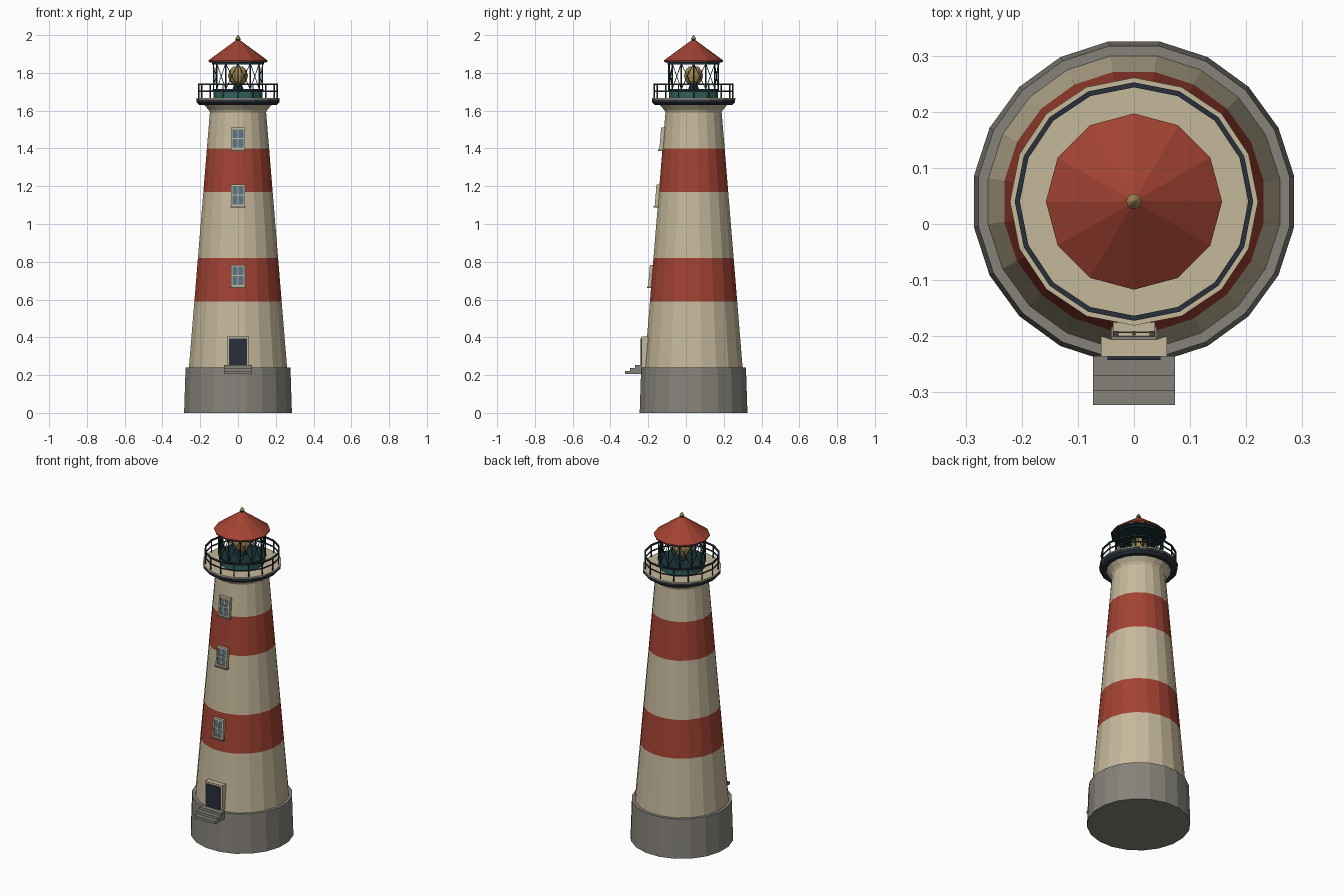
import bpy, bmesh, math
from mathutils import Vector

cube = bpy.data.objects.get("Cube")
if cube:
    bpy.data.objects.remove(cube, do_unlink=True)

AXIS_Y = 0.04  # tower axis


def material(name, rgb):
    m = bpy.data.materials.new(name)
    m.use_nodes = True
    m.diffuse_color = (*rgb, 1)
    m.node_tree.nodes["Principled BSDF"].inputs["Base Color"].default_value = (*rgb, 1)
    return m


CREAM = material("cream paint", (0.56, 0.48, 0.33))
RED = material("red paint", (0.36, 0.055, 0.032))
STONE = material("grey stone", (0.24, 0.225, 0.195))
NAVY = material("dark navy iron", (0.022, 0.03, 0.042))
TEAL = material("teal panel", (0.03, 0.12, 0.11))
FRAME = material("dark green iron", (0.012, 0.035, 0.04))
GLASS = material("window glass", (0.10, 0.17, 0.23))
GOLD = material("gold lamp", (0.36, 0.24, 0.085))


def finish(name, bm, *mats):
    bmesh.ops.recalc_face_normals(bm, faces=bm.faces)
    mesh = bpy.data.meshes.new(name)
    bm.to_mesh(mesh)
    bm.free()
    for m in mats:
        mesh.materials.append(m)
    ob = bpy.data.objects.new(name, mesh)
    bpy.context.collection.objects.link(ob)
    return ob


def ring_point(r, z, i, sides, half=False):
    a = 2 * math.pi * (i + (0.5 if half else 0)) / sides
    return Vector((r * math.cos(a), AXIS_Y + r * math.sin(a), z))


def lathe(name, profile, sides, mats, half=False, closed=False, rule=None):
    """Turn (radius, z) points around the tower axis; caps the ends unless closed."""
    bm = bmesh.new()
    rings = [[bm.verts.new(ring_point(r, z, i, sides, half)) for i in range(sides)]
             for r, z in profile]
    pairs = list(zip(rings, rings[1:])) + ([(rings[-1], rings[0])] if closed else [])
    for k, (a, b) in enumerate(pairs):
        for i in range(sides):
            j = (i + 1) % sides
            f = bm.faces.new((a[i], a[j], b[j], b[i]))
            f.material_index = rule(k) if rule else 0
    if not closed:
        bm.faces.new(rings[0])
        top = bm.faces.new(rings[-1])
        top.material_index = rule(len(pairs)) if rule else 0
    return finish(name, bm, *mats)


def hoop(name, r, z, width, height, sides, mat):
    w, h = width / 2, height / 2
    return lathe(name, [(r - w, z - h), (r + w, z - h), (r + w, z + h), (r - w, z + h)],
                 sides, [mat], closed=True)


def box(name, x, y, z, mat, shear=0.0):
    """Box from (min, max) pairs; shear leans it back with height."""
    bm = bmesh.new()
    bmesh.ops.create_cube(bm, size=1)
    for v in bm.verts:
        v.co = Vector([lo + (c + 0.5) * (hi - lo) for c, (lo, hi) in zip(v.co, (x, y, z))])
        v.co.y += shear * (v.co.z - z[0])
    return finish(name, bm, mat)


def bars(name, segments, radius, mat):
    bm = bmesh.new()
    for a, b in segments:
        d = b - a
        m = d.to_track_quat('Z', 'Y').to_matrix().to_4x4()
        m.translation = (a + b) / 2
        bmesh.ops.create_cone(bm, cap_ends=True, segments=6, radius1=radius,
                              radius2=radius, depth=d.length, matrix=m)
    return finish(name, bm, mat)


def tower_radius(z):
    return 0.263 - 0.083 * (z - 0.24)


# Stone base and striped tower
lathe("stone_base", [(0.289, 0), (0.281, 0.24)], 20, [STONE], half=True)
levels = [0.24, 0.59, 0.82, 1.17, 1.40, 1.595]
lathe("striped_tower", [(tower_radius(z), z) for z in levels], 20, [CREAM, RED],
      half=True, rule=lambda k: k % 2 if k < 5 else 0)

# Gallery
lathe("gallery_flare", [(0.15, 1.59), (0.158, 1.605), (0.185, 1.635)], 20, [CREAM], half=True)
lathe("gallery_slab", [(0.205, 1.63), (0.219, 1.643), (0.219, 1.66)], 16, [NAVY])
lathe("gallery_floor", [(0.221, 1.66), (0.221, 1.667)], 16, [CREAM])
hoop("top_rail", 0.208, 1.74, 0.009, 0.008, 16, NAVY)
hoop("middle_rail", 0.208, 1.703, 0.006, 0.006, 16, NAVY)
bars("rail_posts", [(ring_point(0.208, 1.665, i, 16), ring_point(0.208, 1.742, i, 16))
                    for i in range(16)], 0.0038, NAVY)

# Lantern room
R = 0.13
lathe("lantern_wall", [(R, 1.665), (R, 1.705)], 12, [TEAL])
lathe("lantern_sill", [(R + 0.006, 1.705), (R + 0.006, 1.714)], 12, [FRAME])
hoop("lantern_head", R, 1.852, 0.014, 0.014, 12, FRAME)
bars("lantern_posts", [(ring_point(R, 1.71, i, 12), ring_point(R, 1.855, i, 12))
                       for i in range(12)], 0.004, FRAME)
bars("lantern_braces", [(ring_point(R, 1.714, i + a, 12), ring_point(R, 1.85, i + 1 - a, 12))
                        for i in range(12) for a in (0, 1)], 0.002, FRAME)
lathe("lamp_pedestal", [(0.03, 1.71), (0.02, 1.74)], 8, [FRAME])
lathe("lamp", [(0.025, 1.735), (0.046, 1.758), (0.053, 1.785), (0.046, 1.812), (0.025, 1.835)],
      10, [GOLD])

# Roof and finial
lathe("roof", [(0.157, 1.86), (0.157, 1.866), (0.012, 1.972)], 12, [RED])
lathe("roof_soffit", [(0.15, 1.854), (0.154, 1.861)], 12, [FRAME])
lathe("finial_collar", [(0.012, 1.967), (0.012, 1.976)], 10, [FRAME])
lathe("finial", [(0.008, 1.974), (0.014, 1.980), (0.011, 1.986), (0.002, 2.0)], 10, [GOLD])

# Windows follow the slope of the wall
SLOPE = 0.082
W = 0.037
for n, zc in enumerate((0.724, 1.15, 1.45)):
    lo, hi = zc - 0.055, zc + 0.06
    wall = AXIS_Y - tower_radius(lo) * math.cos(math.pi / 20)
    front = wall - 0.016
    tag = f"window_{n + 1}_"
    for side, s in (("left", 1), ("right", -1)):
        box(tag + side + "_jamb", sorted((s * W, s * (W - 0.009))), (front, wall + 0.01),
            (lo, hi), CREAM, SLOPE)
    for part, z0 in (("lower", lo), ("upper", hi - 0.009)):
        off = SLOPE * (z0 - lo)
        box(tag + part + "_frame", (-W, W), (front + off, wall + 0.01 + off),
            (z0, z0 + 0.009), CREAM, SLOPE)
    box(tag + "glass", (0.003 - W, W - 0.003), (front + 0.006, wall + 0.008),
        (lo + 0.003, hi - 0.003), GLASS, SLOPE)
    box(tag + "mullion", (-0.003, 0.003), (front + 0.002, wall), (lo, hi), CREAM, SLOPE)
    off = SLOPE * (zc - lo)
    box(tag + "crossbar", (-W, W), (front + 0.002 + off, wall + off),
        (zc, zc + 0.006), CREAM, SLOPE)
    box(tag + "sill", (-0.041, 0.041), (front - 0.006, wall + 0.01), (lo - 0.008, lo), STONE)

# Door and steps
box("door_frame", (-0.059, 0.059), (-0.236, -0.19), (0.238, 0.405), CREAM)
box("door", (-0.047, 0.047), (-0.242, -0.23), (0.245, 0.393), NAVY)
for i in range(3):
    box(f"step_{i + 1}", (-0.073, 0.073), (-0.323 + 0.026 * i, -0.235),
        (0.206 + 0.016 * i, 0.222 + 0.016 * i), STONE)
